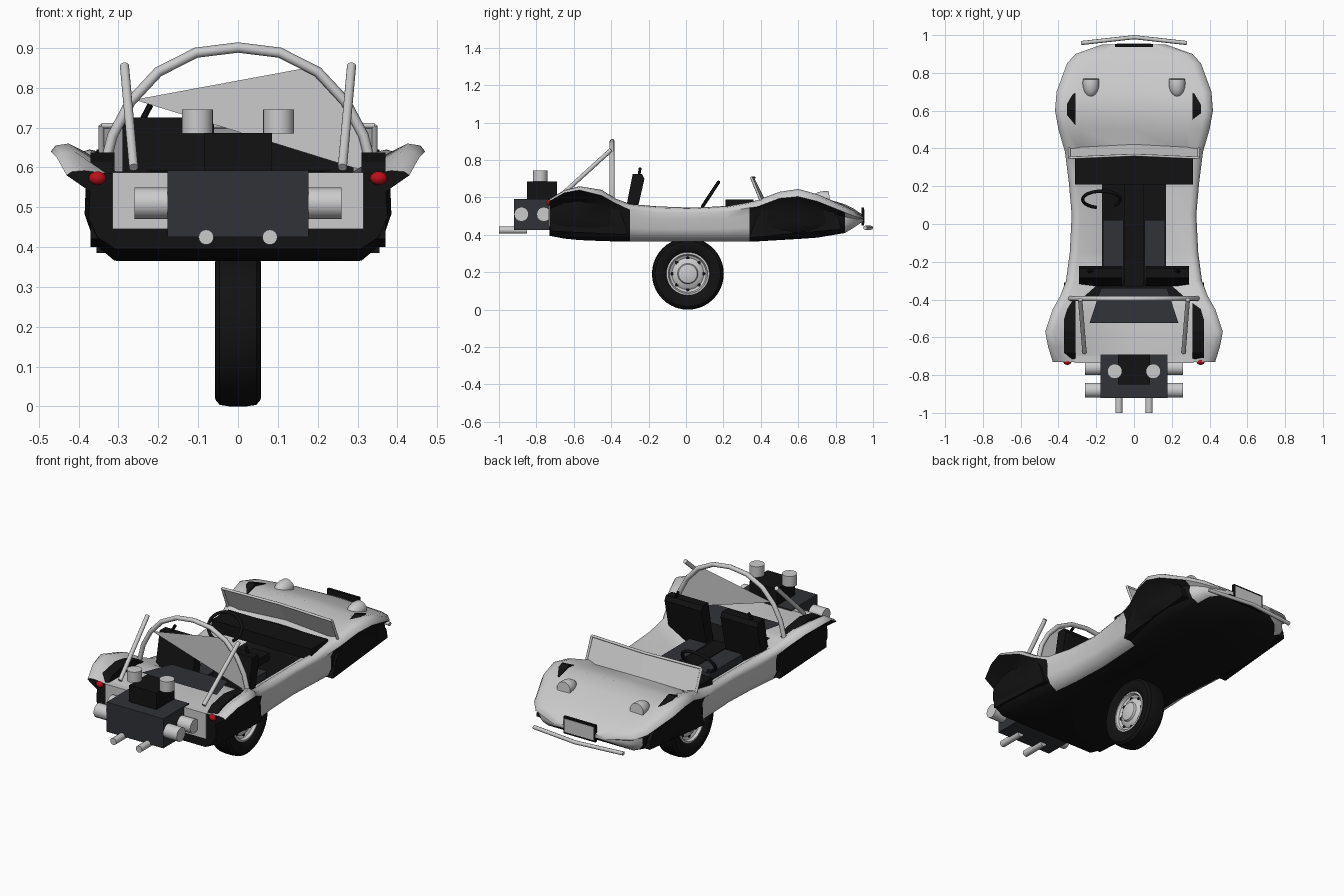
import bpy, bmesh, math
from mathutils import Vector, Matrix

if "Cube" in bpy.data.objects:
    bpy.data.objects.remove(bpy.data.objects["Cube"])

def material(name, rgb):
    m = bpy.data.materials.new(name)
    m.diffuse_color = (*rgb, 1)
    m.use_nodes = True
    m.node_tree.nodes["Principled BSDF"].inputs["Base Color"].default_value = m.diffuse_color
    return m

WHITE = material("white_paint", (0.85, 0.85, 0.83))
BLACK = material("black", (0.006, 0.006, 0.006))
DARK = material("dark_trim", (0.03, 0.032, 0.038))
RED = material("red_lens", (0.5, 0.005, 0.01))

def finish(name, bm, mats=(), smooth=None):
    bmesh.ops.recalc_face_normals(bm, faces=bm.faces)
    me = bpy.data.meshes.new(name)
    bm.to_mesh(me)
    bm.free()
    ob = bpy.data.objects.new(name, me)
    bpy.context.collection.objects.link(ob)
    for m in mats:
        me.materials.append(m)
    if smooth:
        bpy.ops.object.select_all(action='DESELECT')
        ob.select_set(True)
        bpy.context.view_layer.objects.active = ob
        bpy.ops.object.shade_smooth_by_angle(angle=math.radians(smooth))
    return ob

def box(name, lo, hi, *mats):
    bm = bmesh.new()
    lo, hi = Vector(lo), Vector(hi)
    bmesh.ops.create_cube(bm, size=1, matrix=Matrix.Translation((lo + hi) / 2) @ Matrix.Diagonal((*(hi - lo), 1)))
    return finish(name, bm, mats)

def rod(name, a, b, r, *mats, seg=16):
    bm = bmesh.new()
    a, b = Vector(a), Vector(b)
    rot = (b - a).to_track_quat('Z', 'Y').to_matrix().to_4x4()
    bmesh.ops.create_cone(bm, cap_ends=True, segments=seg, radius1=r, radius2=r, depth=(b - a).length,
                          matrix=Matrix.Translation((a + b) / 2) @ rot)
    return finish(name, bm, mats, 40)

def tube(name, pts, r, *mats):
    cu = bpy.data.curves.new(name, 'CURVE')
    cu.dimensions = '3D'
    cu.bevel_depth, cu.bevel_resolution, cu.use_fill_caps = r, 2, True
    sp = cu.splines.new('POLY')
    sp.points.add(len(pts) - 1)
    for p, c in zip(sp.points, pts):
        p.co = (*c, 1)
    for m in mats:
        cu.materials.append(m)
    ob = bpy.data.objects.new(name, cu)
    bpy.context.collection.objects.link(ob)
    return ob

def side_profile(name, pts, x0, x1, *mats):
    bm = bmesh.new()
    f = bm.faces.new([bm.verts.new((x0, y, z)) for y, z in pts])
    g = bmesh.ops.extrude_face_region(bm, geom=[f])
    bmesh.ops.translate(bm, vec=(x1 - x0, 0, 0), verts=[v for v in g['geom'] if isinstance(v, bmesh.types.BMVert)])
    return finish(name, bm, mats)

def polygon(name, pts, *mats):
    bm = bmesh.new()
    bm.faces.new([bm.verts.new(p) for p in pts])
    return finish(name, bm, mats)

def wheel_part(name, prof, mat, seg=40):
    # lathe of (x, radius) points around the axle
    bm = bmesh.new()
    vs = [bm.verts.new((x, 0.01, 0.192 + r)) for x, r in prof]
    es = [bm.edges.new(p) for p in zip(vs, vs[1:])]
    bmesh.ops.spin(bm, geom=vs + es, cent=(0, 0.01, 0.192), axis=(1, 0, 0), angle=2 * math.pi, steps=seg)
    bmesh.ops.remove_doubles(bm, verts=bm.verts, dist=0.0003)
    return finish(name, bm, [mat] if mat else [], 35)

# Body tub: y, bottom z, side half width, fender half width, edge z, crest z, inner x, inner z
stations = [
    (-.73, .395, .375, .43, .58, .592, .33, .585), (-.65, .38, .385, .455, .625, .64, .33, .585),
    (-.57, .372, .385, .47, .64, .66, .31, .585), (-.45, .367, .38, .43, .61, .64, .29, .58),
    (-.38, .365, .37, .39, .57, .595, .26, .575), (-.30, .365, .355, .36, .535, .565, .17, .46),
    (-.15, .365, .335, .34, .52, .552, .17, .46), (.05, .365, .325, .33, .52, .545, .17, .46),
    (.22, .365, .335, .345, .525, .555, .17, .46), (.34, .365, .345, .36, .545, .575, .17, .46),
    (.38, .365, .345, .365, .55, .585, .28, .575), (.50, .372, .37, .40, .595, .63, .28, .60),
    (.60, .378, .38, .418, .605, .645, .28, .625), (.70, .385, .37, .41, .58, .618, .27, .60),
    (.85, .41, .325, .355, .52, .55, .25, .555), (.90, .44, .28, .31, .50, .528, .2, .53),
    (.95, .475, .15, .17, .485, .495, .1, .495)]
bm = bmesh.new()
rings = []
for y, zb, xm, w, ze, zt, xi, zi in stations:
    h = ze - zb
    half = [(xm * .82, zb), (xm * .94, zb + h * .16), (xm, zb + h * .42), (xm * .99, zb + h * .78),
            (w, ze), (w - .012, zt - (zt - ze) * .25), (w - .045, zt), (xi, zi)]
    ring = [(0, zb)] + half + [(0, zi + (.008 if y > .37 else 0))] + [(-x, z) for x, z in reversed(half)]
    rings.append([bm.verts.new((x, y, z)) for x, z in ring])
n = len(rings[0])
for a, b in zip(rings, rings[1:]):
    ym = (a[0].co.y + b[0].co.y) / 2
    well = ym < -.3 or .34 < ym < .85
    for i in range(n):
        j = (i + 1) % n
        f = bm.faces.new((a[i], a[j], b[j], b[i]))
        k = min(i, n - 1 - i)
        f.material_index = int(k == 0 or (k in (1, 2, 3, 4) and well) or (k == 8 and -.38 < ym < .37))
for r, m in ((rings[0], 1), (rings[-1], 0)):
    bm.faces.new(r).material_index = m
finish("body", bm, [WHITE, BLACK], 50)
box("rear_panel", (-.315, -.735, .445), (.315, -.70, .587), WHITE)

# Wheel housings, arched, poking through the fender tops
rear_well = [(-.725, .42), (-.725, .575), (-.68, .615), (-.57, .637), (-.45, .62), (-.39, .58), (-.34, .50), (-.31, .40)]
front_well = [(.34, .385), (.37, .48), (.42, .55), (.50, .605), (.60, .645), (.69, .612), (.77, .55), (.82, .48), (.83, .43)]
for s, side in ((1, "right"), (-1, "left")):
    side_profile(side + "_rear_wheel_housing", rear_well, s * .31, s * .37, BLACK)
    side_profile(side + "_front_wheel_housing", front_well, s * .31, s * .355, BLACK)

    # Seats lean forward over their cushions
    back = [(-.335, .47), (-.275, .47), (-.222, .70), (-.235, .725), (-.285, .725)]
    side_profile(side + "_seat_back", back, s * .06, s * .29, BLACK)
    rod(side + "_seat_lever", (s * .25, -.255, .70), (s * .22, -.245, .757), .008, BLACK, seg=8)
    box(side + "_seat_cushion", (min(s * .055, s * .165), -.32, .455), (max(s * .055, s * .165), .02, .50), DARK)

    # Headlights: rounded shells with flat lenses
    bm = bmesh.new()
    bmesh.ops.create_uvsphere(bm, u_segments=20, v_segments=12, radius=1,
                              matrix=Matrix.Translation((s * .228, .745, .592)) @ Matrix.Diagonal((.044, .075, .042, 1)))
    bmesh.ops.bisect_plane(bm, geom=bm.verts[:] + bm.edges[:] + bm.faces[:], plane_co=(0, .768, .593),
                           plane_no=(0, 1, .1), clear_outer=True)
    bmesh.ops.holes_fill(bm, edges=[e for e in bm.edges if e.is_boundary])
    finish(side + "_headlight", bm, (), 40)

    # Tail lights
    bm = bmesh.new()
    bmesh.ops.create_uvsphere(bm, u_segments=16, v_segments=10, radius=1,
                              matrix=Matrix.Translation((s * .353, -.728, .573)) @ Matrix.Diagonal((.022, .018, .017, 1)))
    finish(side + "_tail_light", bm, [RED], 60)

    # Roll bar struts and engine side parts
    rod(side + "_roll_bar_strut", (s * .285, -.40, .855), (s * .262, -.68, .60), .0115)
    for i, y in enumerate((-.76, -.88)):
        rod(f"{side}_engine_cylinder_{i}", (s * .15, y, .51), (s * .26, y, .51), .039)
    rod(side + "_air_cleaner", (s * .102, -.78, .685), (s * .102, -.78, .745), .039, seg=24)
    rod(side + "_exhaust", (s * .08, -1.0, .425), (s * .08, -.85, .425), .019)
    rod(side + "_windshield_post", (s * .343, .41, .56), (s * .343, .35, .705), .007)

# Engine
box("engine_block", (-.177, -.92, .425), (.177, -.69, .592), DARK)
box("carburettor", (-.085, -.85, .59), (.085, -.69, .686), BLACK)

# Roll bar hoop and its panel
arch = [(.338, .59), (.315, .68), (.27, .765), (.2, .84), (.105, .888), (0, .901)]
hoop = [(x, -.395, z) for x, z in arch] + [(-x, -.395, z) for x, z in arch[-2::-1]]
tube("roll_bar", hoop, .013)
polygon("roll_bar_panel", [(-.26, -.395, .77), (.2, -.395, .855), (.27, -.395, .765), (.315, -.395, .68), (.32, -.395, .59)])

# Windshield
tube("windshield_top_rail", [(-.343, .35, .705), (0, .365, .705), (.343, .35, .705)], .007)
tube("windshield_bottom_rail", [(-.343, .41, .565), (0, .425, .585), (.343, .41, .565)], .007)
for s, side in ((1, "right"), (-1, "left")):
    polygon("windshield_" + side, [(s * .343, .41, .565), (0, .425, .585), (0, .365, .705), (s * .343, .35, .705)])

# Cockpit trim
box("dashboard", (-.312, .21, .525), (.312, .36, .59), BLACK)
box("centre_tunnel", (-.05, -.34, .455), (.05, .21, .50), BLACK)
polygon("rear_shelf", [(-.175, -.34, .585), (.175, -.34, .585), (.235, -.525, .592), (-.235, -.525, .592)], DARK)
c, up = Vector((-.172, .13, .615)), Vector((0, .55, .83))
ring = [c + Vector((.1, 0, 0)) * math.cos(t) + up * .08 * math.sin(t) for t in [i * math.pi / 12 for i in range(-3, 18)]]
tube("steering_wheel", ring, .009, BLACK)

# Nose: bumper and plate
tube("front_bumper", [(-.28, .958, .438), (0, .989, .438), (.28, .958, .438)], .011)
box("number_plate_frame", (-.1, .938, .45), (.1, .953, .545), BLACK)
box("number_plate", (-.09, .95, .46), (.09, .955, .535))

# Wheel under the middle of the car
tyre = [(.035, .108), (.05, .125), (.058, .15), (.057, .175), (.046, .188), (.02, .192)]
wheel_part("tyre", tyre + [(-x, r) for x, r in reversed(tyre)], BLACK)
rim = [(.03, .112), (.045, .115), (.047, .105), (.032, .098), (.025, .085), (.036, .07), (.04, .055), (.05, .05), (.055, .03), (.057, 0)]
wheel_part("rim", rim[::-1] + [(-x, r) for x, r in rim], None)
for s in (-1, 1):
    for i in range(8):
        t = i * math.pi / 4
        p = (.01 + .084 * math.cos(t), .192 + .084 * math.sin(t))
        rod(f"rim_slot_{s}_{i}", (s * .02, *p), (s * .03, *p), .01, BLACK, seg=12)
